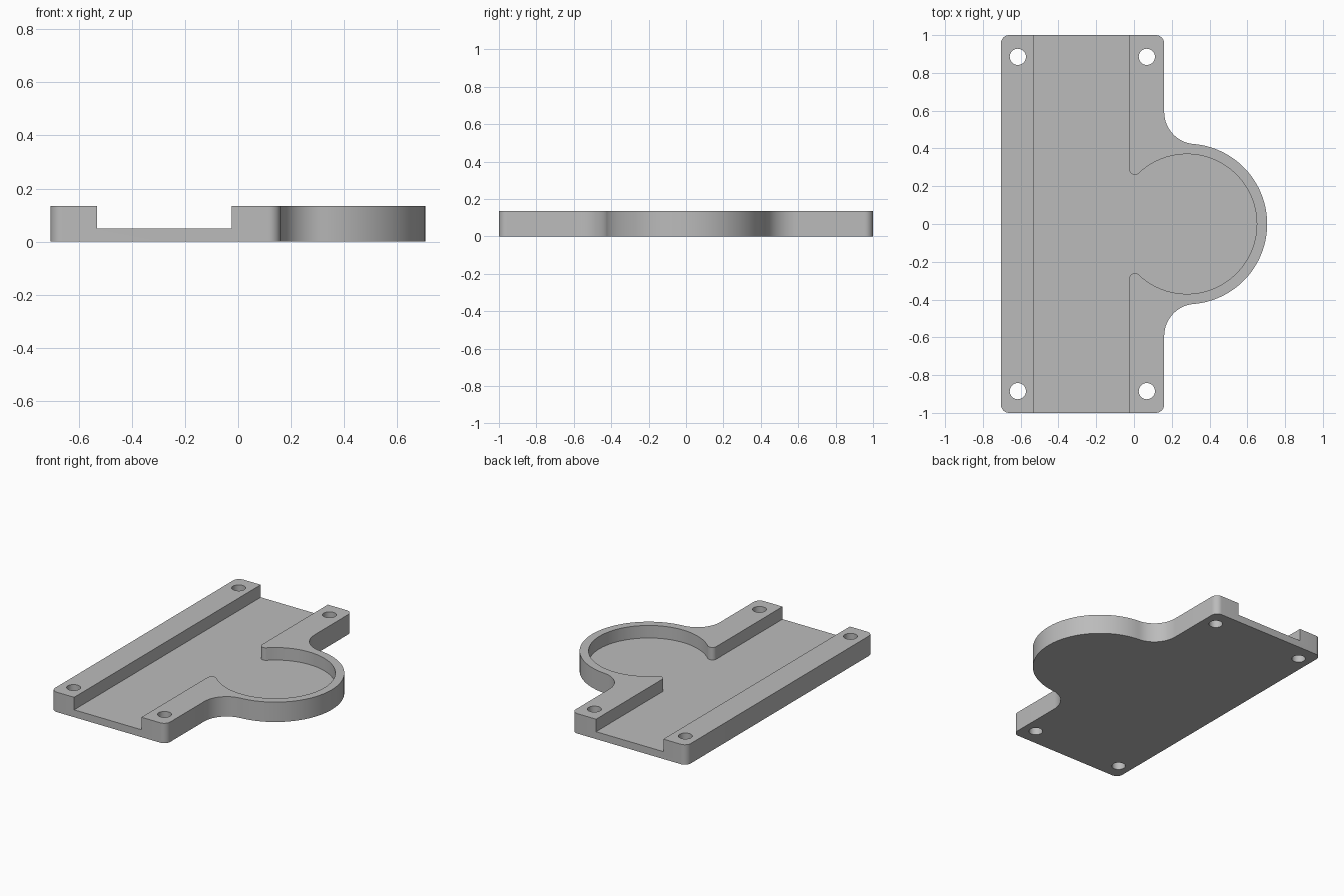
import bpy, bmesh
from math import pi, sin, cos, sqrt, atan2, radians

if "Cube" in bpy.data.objects:
    bpy.data.objects.remove(bpy.data.objects["Cube"], do_unlink=True)

HEIGHT, FLOOR = 0.135, 0.05
LEFT, RIGHT, CORNER = -0.705, 0.16, 0.045      # plate sides and corner radius
CH_LEFT, CH_RIGHT = -0.53, -0.025              # channel walls
DISC_X, OUTER, INNER = 0.28, 0.425, 0.37       # round pocket


def arc(cx, cy, r, a0, a1, n):
    return [(cx + r * cos(a0 + (a1 - a0) * i / n),
             cy + r * sin(a0 + (a1 - a0) * i / n)) for i in range(n + 1)]


def mirrored(half):
    """Close a half outline that starts on the y = 0 axis."""
    return half + [(x, -y) for x, y in reversed(half[1:])]


def prism(name, points, z0, z1):
    bm = bmesh.new()
    face = bm.faces.new([bm.verts.new((x, y, z0)) for x, y in points])
    top = bmesh.ops.extrude_face_region(bm, geom=[face])["geom"]
    bmesh.ops.translate(bm, vec=(0, 0, z1 - z0),
                        verts=[v for v in top if isinstance(v, bmesh.types.BMVert)])
    bmesh.ops.recalc_face_normals(bm, faces=bm.faces)
    mesh = bpy.data.meshes.new(name)
    bm.to_mesh(mesh)
    bm.free()
    obj = bpy.data.objects.new(name, mesh)
    bpy.context.collection.objects.link(obj)
    return obj


def blend(wall_x, disc_r, r):
    """Centre of a fillet touching a wall and a disc, and its angle from the disc."""
    cx = wall_x + r
    cy = sqrt((disc_r + r) ** 2 - (cx - DISC_X) ** 2)
    return cx, cy, atan2(cy, cx - DISC_X)


# Plate outline: disc edge, concave fillet, rounded corners
FILLET = 0.17
fx, fy, fa = blend(RIGHT, OUTER, FILLET)
outline = mirrored(
    arc(DISC_X, 0, OUTER, 0, fa, 40)
    + arc(fx, fy, FILLET, fa - pi, -pi, 20)[1:]
    + arc(RIGHT - CORNER, 1 - CORNER, CORNER, 0, pi / 2, 10)
    + arc(LEFT + CORNER, 1 - CORNER, CORNER, pi / 2, pi, 10))
body = prism("mounting_plate", outline, 0, HEIGHT)

# Channel joined to the round pocket, with rounded tips between them
TIP = 0.03
tx, ty, ta = blend(CH_RIGHT, INNER, TIP)
recess = mirrored(
    arc(DISC_X, 0, INNER, 0, ta, 48)
    + arc(tx, ty, TIP, ta - pi, -pi, 12)[1:]
    + [(CH_RIGHT, 1.1), (CH_LEFT, 1.1)])
cutters = [prism("recess_cutter", recess, FLOOR, HEIGHT + 0.1)]

# Screw holes
for x in (-0.615, 0.068):
    for y in (-0.885, 0.885):
        circle = arc(x, y, 0.043, 0, 2 * pi, 32)[:-1]
        cutters.append(prism("hole_cutter", circle, -0.1, HEIGHT + 0.1))

bpy.context.view_layer.objects.active = body
body.select_set(True)
for cutter in cutters:
    cutter.hide_render = True
    mod = body.modifiers.new("cut", "BOOLEAN")
    mod.operation, mod.solver, mod.object = "DIFFERENCE", "EXACT", cutter
    bpy.ops.object.modifier_apply(modifier=mod.name)
    bpy.data.objects.remove(cutter, do_unlink=True)

# Plain grey finish
grey = bpy.data.materials.new("grey")
grey.use_nodes = True
colour = (0.5, 0.5, 0.5, 1)
grey.diffuse_color = colour
grey.node_tree.nodes["Principled BSDF"].inputs["Base Color"].default_value = colour
body.data.materials.clear()
body.data.materials.append(grey)

bpy.ops.object.shade_smooth_by_angle(angle=radians(30))
